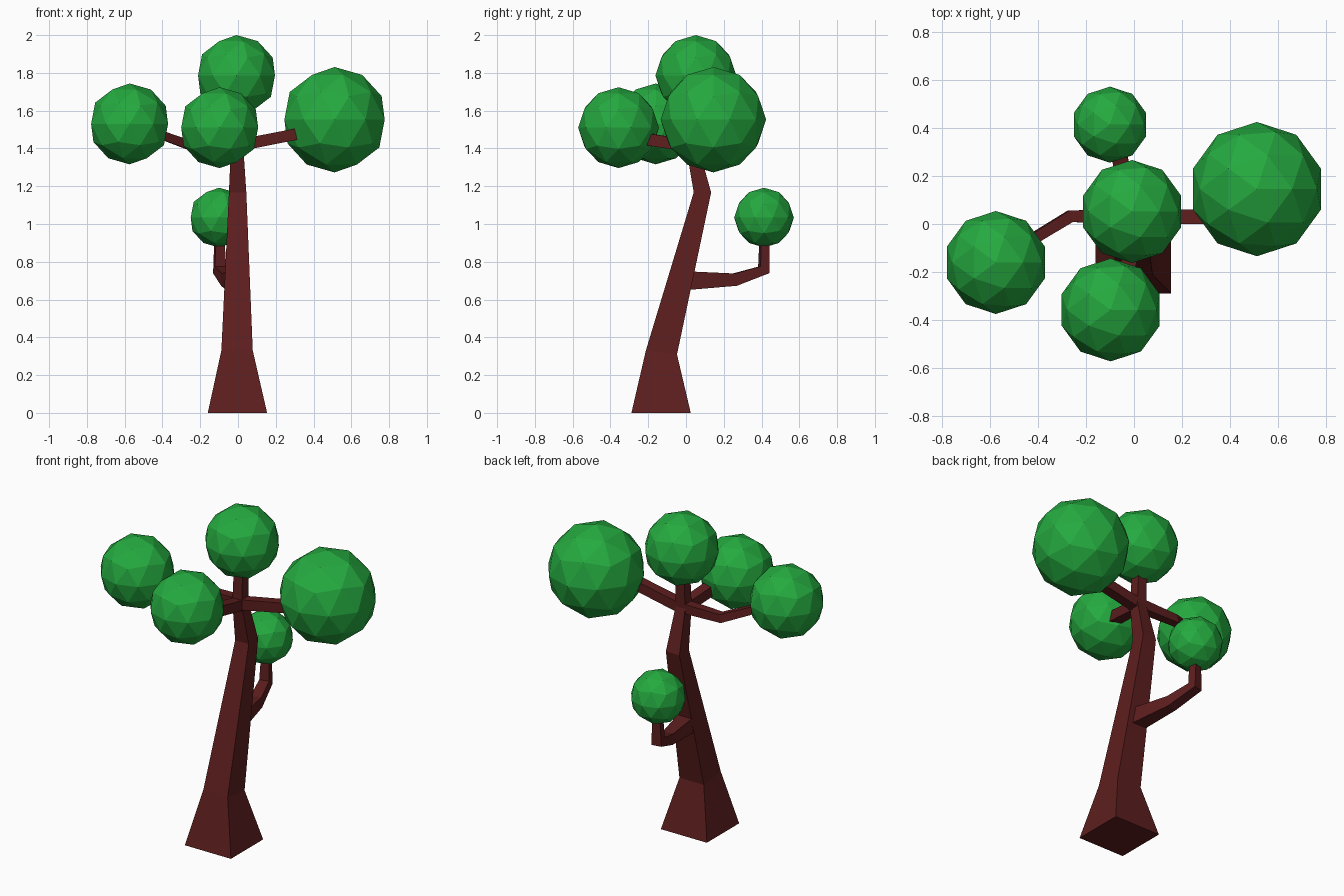
import bpy
import bmesh
from mathutils import Vector

if "Cube" in bpy.data.objects:
    bpy.data.objects.remove(bpy.data.objects["Cube"])


def material(name, rgb):
    m = bpy.data.materials.new(name)
    m.diffuse_color = (*rgb, 1)
    m.use_nodes = True
    m.node_tree.nodes["Principled BSDF"].inputs["Base Color"].default_value = m.diffuse_color
    return m


BARK = material("bark", (0.11, 0.013, 0.013))
LEAF = material("leaf", (0.018, 0.40, 0.05))


def limb(name, path):
    """Four-sided tapered limb; path is a list of (x, y, z, half_width)."""
    bm = bmesh.new()
    pts = [Vector(p[:3]) for p in path]
    side, rings = None, []
    for i, p in enumerate(pts):
        before = (p - pts[i - 1]).normalized() if i else Vector()
        after = (pts[i + 1] - p).normalized() if i < len(pts) - 1 else Vector()
        t = (before + after).normalized()
        if p.z == 0:                      # flat foot on the ground
            t = Vector((0, 0, 1))
        if side is None:
            side = Vector((1, 0, 0)) if abs(t.z) > 0.9 else t.cross(Vector((0, 0, 1)))
        side = (side - t * side.dot(t)).normalized()
        up = t.cross(side)
        h = path[i][3]
        rings.append([bm.verts.new(p + side * a * h + up * b * h)
                      for a, b in ((-1, -1), (1, -1), (1, 1), (-1, 1))])
    for r0, r1 in zip(rings, rings[1:]):
        for k in range(4):
            n = (k + 1) % 4
            bm.faces.new((r0[k], r0[n], r1[n], r1[k]))
    bm.faces.new(rings[0][::-1])
    bm.faces.new(rings[-1])
    bmesh.ops.recalc_face_normals(bm, faces=bm.faces)
    me = bpy.data.meshes.new(name)
    bm.to_mesh(me)
    bm.free()
    me.materials.append(BARK)
    bpy.context.collection.objects.link(bpy.data.objects.new(name, me))


def foliage(name, center, radius):
    bpy.ops.mesh.primitive_ico_sphere_add(subdivisions=2, radius=radius, location=center)
    ob = bpy.context.object
    ob.name = name
    ob.data.materials.append(LEAF)


# Leaning trunk with a flared foot, running up into the top foliage
limb("trunk", [(-0.003, -0.132, 0, 0.157), (-0.005, -0.13, 0.32, 0.083),
               (-0.002, 0.087, 1.167, 0.046), (-0.005, 0.03, 1.42, 0.032),
               (-0.006, 0.04, 1.62, 0.03)])

# Branches
limb("right_branch", [(0, 0.03, 1.415, 0.031), (0.34, 0.03, 1.482, 0.03)])
limb("left_branch", [(0, 0.032, 1.42, 0.03), (-0.265, 0.032, 1.42, 0.025),
                     (-0.43, -0.068, 1.48, 0.022)])
limb("front_branch", [(0, 0.03, 1.412, 0.031), (-0.03, -0.23, 1.452, 0.032)])
limb("back_branch", [(-0.015, -0.01, 0.70, 0.05), (-0.055, 0.257, 0.705, 0.033),
                     (-0.098, 0.412, 0.757, 0.03), (-0.098, 0.416, 0.92, 0.023)])

# Foliage balls
foliage("top_foliage", (-0.008, 0.052, 1.786), 0.214)
foliage("left_foliage", (-0.574, -0.16, 1.53), 0.214)
foliage("front_foliage", (-0.097, -0.357, 1.51), 0.214)
foliage("right_foliage", (0.511, 0.145, 1.552), 0.279)
foliage("back_foliage", (-0.1, 0.413, 1.034), 0.158)
